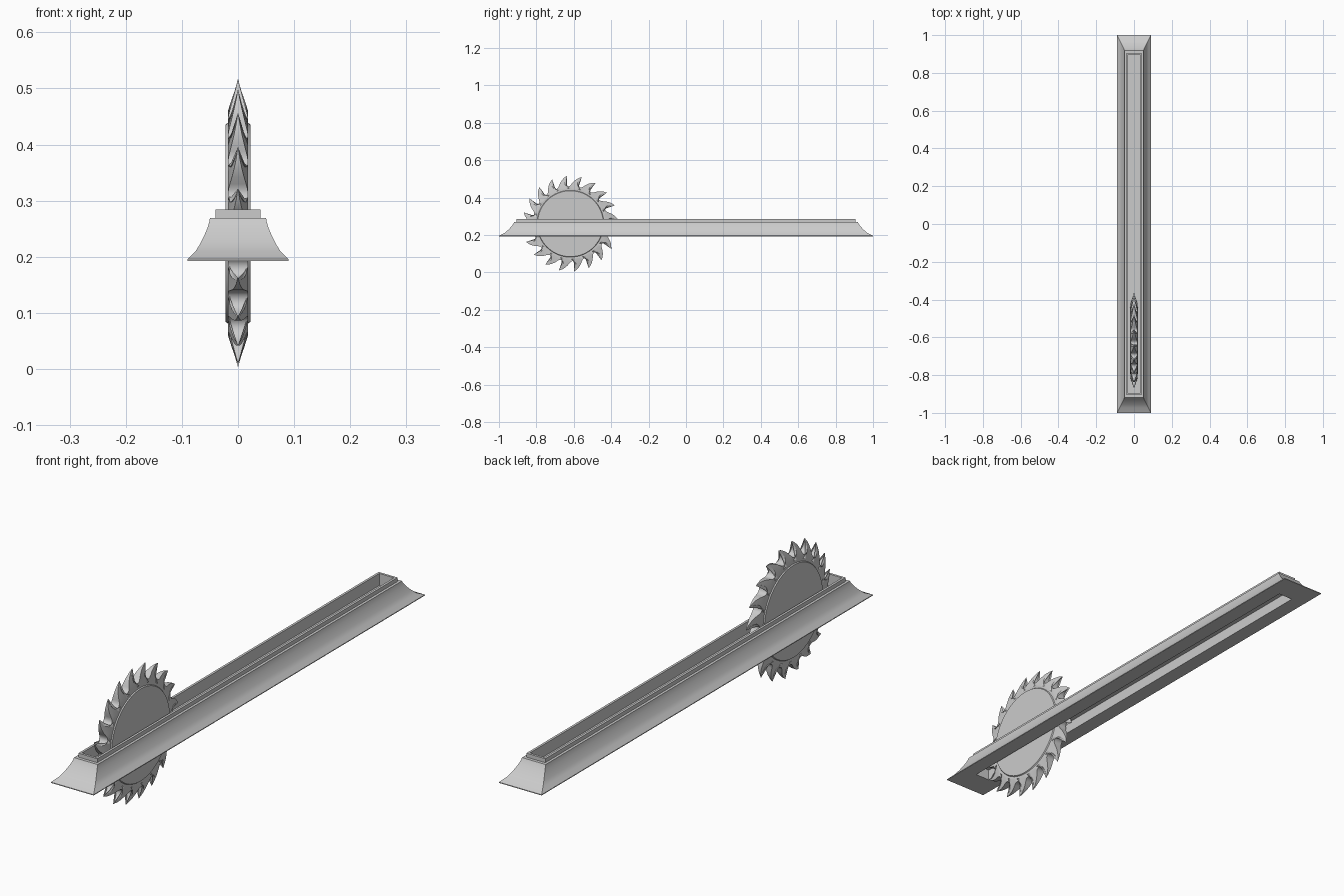
import bpy, bmesh
from math import sin, cos, pi, radians

if "Cube" in bpy.data.objects:
    bpy.data.objects.remove(bpy.data.objects["Cube"])

CY, CZ = -0.618, 0.26      # blade centre
TEETH, TIP, ROOT = 20, 0.2567, 0.20


def finish(bm, name, angle):
    bmesh.ops.recalc_face_normals(bm, faces=bm.faces[:])
    mesh = bpy.data.meshes.new(name)
    bm.to_mesh(mesh)
    bm.free()
    obj = bpy.data.objects.new(name, mesh)
    bpy.context.collection.objects.link(obj)
    bpy.ops.object.select_all(action='DESELECT')
    obj.select_set(True)
    bpy.context.view_layer.objects.active = obj
    bpy.ops.object.shade_smooth_by_angle(angle=radians(angle))
    return obj


def loft(name, rings, angle, cap=True):
    """Skin a list of equal-length closed rings and cap both ends."""
    bm = bmesh.new()
    loops = [[bm.verts.new(p) for p in r] for r in rings]
    for a, b in zip(loops, loops[1:]):
        n = len(a)
        for i in range(n):
            bm.faces.new((a[i], a[(i + 1) % n], b[(i + 1) % n], b[i]))
    if cap:
        bm.faces.new(loops[0])
        bm.faces.new(loops[-1])
    return finish(bm, name, angle)


# Rail: slotted frame with a concave flared skirt (half width, half length, height)
profile = [
    (0.031, 0.897, 0.238), (0.031, 0.897, 0.284),
    (0.040, 0.906, 0.284), (0.040, 0.906, 0.269),
    (0.050, 0.918, 0.269), (0.0515, 0.922, 0.261), (0.055, 0.930, 0.250),
    (0.0605, 0.941, 0.237), (0.067, 0.954, 0.224), (0.0755, 0.971, 0.210),
    (0.090, 1.0, 0.196), (0.090, 1.0, 0.193),
    (0.031, 0.897, 0.193), (0.031, 0.897, 0.235),
]
loft("rail", [[(-x, -y, z), (x, -y, z), (x, y, z), (-x, y, z)]
              for x, y, z in profile], 30)


# Toothed blade: hooked tooth outline, thinning towards the tips
def ring(outline, side):
    pts = []
    for a, r in outline:
        t = 0.018 * min(1, max(0.02, (TIP - r) / (TIP - ROOT)))
        pts.append((side * t, CY + r * cos(a), CZ + r * sin(a)))
    return pts


# One tooth as (degrees behind the tip, radius): hooked front, gullet, rounded back
tooth = [(0, TIP), (2.6, 0.243), (4.2, 0.229), (4.8, 0.216), (5.6, 0.206),
         (7.6, ROOT), (10.2, 0.201), (12.2, 0.209), (13.4, 0.221),
         (14.8, 0.235), (16.4, 0.247)]
# The front of each tooth is undercut, so the outline runs back from tip to gullet
front = [(0, TIP), (1.8, 0.246), (3.0, 0.234), (3.6, 0.222), (3.4, 0.211),
         (1.6, 0.203), (-1.0, ROOT), (-3.6, 0.203), (-5.6, 0.211),
         (-8.0, 0.223), (-11.0, 0.236), (-14.2, 0.247)]
outer = []
for k in range(TEETH):
    tip = 94.3 - k * 18
    outer += [(radians(tip + d), r) for d, r in front]
# Inner ring follows evenly so the tooth flanks fan out cleanly
n = len(outer)
first = radians(94.3)
inner = [(first - 2 * pi * i / n + radians(3), 0.188) for i in range(n)]
loft("saw_blade", [ring(inner, -1), ring(outer, -1), ring(outer, 1), ring(inner, 1)], 40)

# Raised hub disc on both faces of the blade
hub = [(-0.022, 0.168), (-0.022, 0.176), (-0.016, 0.180),
       (0.016, 0.180), (0.022, 0.176), (0.022, 0.168)]
loft("blade_hub", [[(x, CY + r * cos(2 * pi * i / 64), CZ + r * sin(2 * pi * i / 64))
                    for i in range(64)] for x, r in hub], 30)
